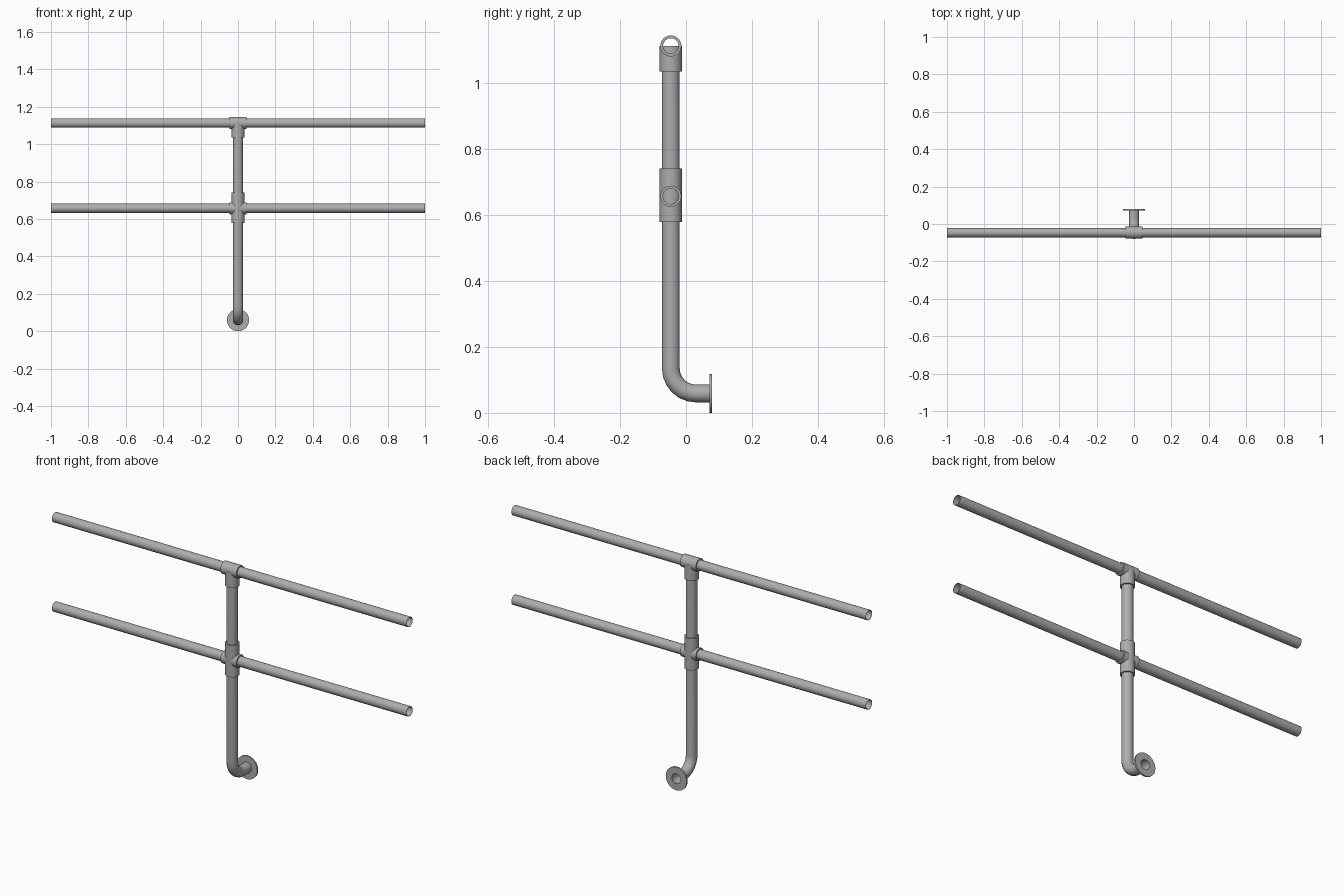
import bpy, bmesh, math
from mathutils import Vector

if "Cube" in bpy.data.objects:
    bpy.data.objects.remove(bpy.data.objects["Cube"])

# One galvanised steel colour
steel = bpy.data.materials.new("galvanised_steel")
steel.use_nodes = True
COLOUR = (0.42, 0.42, 0.42, 1)
steel.diffuse_color = COLOUR
bsdf = steel.node_tree.nodes["Principled BSDF"]
bsdf.inputs["Base Color"].default_value = COLOUR
bsdf.inputs["Roughness"].default_value = 0.6

SIDES = 32
PIPE_Y = -0.046
TOP_Z, MID_Z, FOOT_Z = 1.113, 0.657, 0.059
X, Y, Z = Vector((1, 0, 0)), Vector((0, 1, 0)), Vector((0, 0, 1))


def loft(name, stations):
    """Skin a closed loop of circular stations: (centre, direction, radius)."""
    bm = bmesh.new()
    rings = []
    for centre, direction, radius in stations:
        side = X if abs(direction.x) < 0.5 else Y
        up = direction.cross(side).normalized()
        rings.append([bm.verts.new(centre + radius * (
            math.cos(math.tau * i / SIDES) * side + math.sin(math.tau * i / SIDES) * up))
            for i in range(SIDES)])
    for a, b in zip(rings, rings[1:] + rings[:1]):
        for i in range(SIDES):
            j = (i + 1) % SIDES
            bm.faces.new((a[i], a[j], b[j], b[i]))
    bmesh.ops.recalc_face_normals(bm, faces=bm.faces)
    mesh = bpy.data.meshes.new(name)
    bm.to_mesh(mesh)
    bm.free()
    mesh.materials.append(steel)
    obj = bpy.data.objects.new(name, mesh)
    bpy.context.collection.objects.link(obj)
    bpy.ops.object.select_all(action='DESELECT')
    obj.select_set(True)
    bpy.context.view_layer.objects.active = obj
    bpy.ops.object.shade_smooth_by_angle(angle=math.radians(35))


def pipe(name, path, outer, inner):
    """Hollow pipe along (centre, direction) pairs."""
    loft(name, [(c, d, outer) for c, d in path] + [(c, d, inner) for c, d in reversed(path)])


def straight(name, centre, axis, start, end, outer, inner):
    pipe(name, [(centre + axis * start, axis), (centre + axis * end, axis)], outer, inner)


# Rails and the fittings that hold them to the post
for label, z in (("top", TOP_Z), ("middle", MID_Z)):
    centre = Vector((0, PIPE_Y, z))
    straight(label + "_rail", centre, X, -1, 1, 0.025, 0.0235)
    straight(label + "_rail_collar", centre, X, -0.045, 0.045, 0.032, 0.025)
axis_foot = Vector((0, PIPE_Y, 0))
straight("top_post_collar", axis_foot, Z, 1.035, TOP_Z, 0.034, 0.027)
straight("middle_post_collar", axis_foot, Z, 0.579, 0.741, 0.034, 0.027)

# Post with a swept elbow turning back to the wall
BEND = 0.076
path = [(Vector((0, PIPE_Y, TOP_Z)), -Z)]
for k in range(7):
    t = math.pi / 2 * k / 6
    path.append((Vector((0, PIPE_Y + BEND * (1 - math.cos(t)), FOOT_Z + BEND * (1 - math.sin(t)))),
                 Y * math.sin(t) - Z * math.cos(t)))
path.append((Vector((0, 0.078, FOOT_Z)), Y))
pipe("post_and_elbow", path, 0.027, 0.0245)

# Wall flange
straight("wall_flange", Vector((0, 0, FOOT_Z)), Y, 0.071, 0.079, 0.059, 0.0265)
